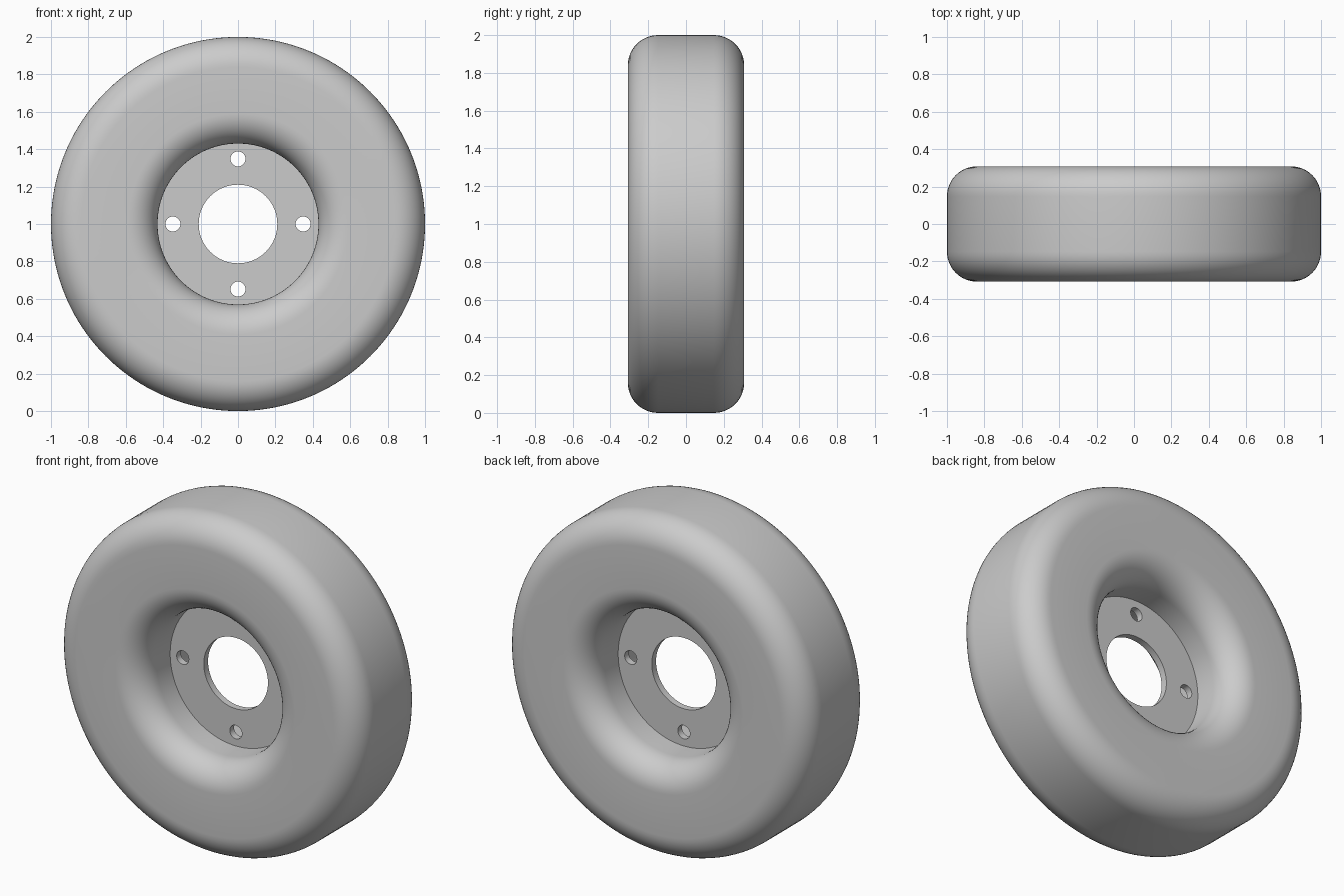
import bpy, bmesh
from math import pi, sin, cos
from mathutils import Matrix, Vector

if "Cube" in bpy.data.objects:
    bpy.data.objects.remove(bpy.data.objects["Cube"])

R_OUT, R_IN, HALF_W, FILLET = 1.0, 0.43, 0.308, 0.16
CENTRE_Z = 1.0

grey = bpy.data.materials.new("plain grey")
grey.use_nodes = True
colour = (0.6, 0.6, 0.6, 1)
grey.diffuse_color = colour
grey.node_tree.nodes["Principled BSDF"].inputs["Base Color"].default_value = colour


def lathe(name, profile, steps):
    """Revolve a closed (radius, y) profile about the axle."""
    bm = bmesh.new()
    ring = [bm.verts.new((r, y, 0)) for r, y in profile]
    edges = [bm.edges.new((ring[i - 1], ring[i])) for i in range(len(ring))]
    bmesh.ops.spin(bm, geom=ring + edges, axis=(0, 1, 0), cent=(0, 0, 0),
                   angle=2 * pi, steps=steps)
    bmesh.ops.remove_doubles(bm, verts=bm.verts, dist=1e-4)
    bmesh.ops.recalc_face_normals(bm, faces=bm.faces)
    mesh = bpy.data.meshes.new(name)
    bm.to_mesh(mesh)
    bm.free()
    mesh.materials.append(grey)
    obj = bpy.data.objects.new(name, mesh)
    obj.location.z = CENTRE_Z
    bpy.context.collection.objects.link(obj)
    return obj


def activate(obj):
    bpy.ops.object.select_all(action='DESELECT')
    obj.select_set(True)
    bpy.context.view_layer.objects.active = obj


# Tyre: rectangular section with four rounded corners
section = []
corners = [(R_OUT - FILLET, 1, 0), (R_IN + FILLET, 1, 1),
           (R_IN + FILLET, -1, 2), (R_OUT - FILLET, -1, 3)]
for r, side, quarter in corners:
    for i in range(13):
        a = (quarter + i / 12) * pi / 2
        section.append((r + FILLET * cos(a),
                        side * (HALF_W - FILLET) + FILLET * sin(a)))
tyre = lathe("tyre", section, 160)

# Hub plate: thin ring set into the middle of the tyre bore
T = 0.02
plate = lathe("hub_plate", [(0.21, -T), (R_IN + 0.02, -T),
                            (R_IN + 0.02, T), (0.21, T)], 96)

# Bolt holes: four cylinders cut through the plate
bm = bmesh.new()
for k in range(4):
    place = Matrix.Rotation(k * pi / 2, 4, 'Y') @ Matrix.Translation(Vector((0.348, 0, 0)))
    bmesh.ops.create_cone(bm, cap_ends=True, segments=32, radius1=0.04, radius2=0.04,
                          depth=0.2, matrix=place @ Matrix.Rotation(pi / 2, 4, 'X'))
mesh = bpy.data.meshes.new("bolt_hole_cutter")
bm.to_mesh(mesh)
bm.free()
mesh.materials.append(grey)
cutter = bpy.data.objects.new("bolt_hole_cutter", mesh)
cutter.location.z = CENTRE_Z
cutter.hide_render = True
bpy.context.collection.objects.link(cutter)

cut = plate.modifiers.new("bolt_holes", 'BOOLEAN')
cut.operation = 'DIFFERENCE'
cut.solver = 'EXACT'
cut.object = cutter
activate(plate)
bpy.ops.object.modifier_apply(modifier=cut.name)
bpy.data.objects.remove(cutter)

# Smooth shading with sharp plate edges
for obj in (tyre, plate):
    activate(obj)
    bpy.ops.object.shade_smooth_by_angle(angle=pi / 6)
